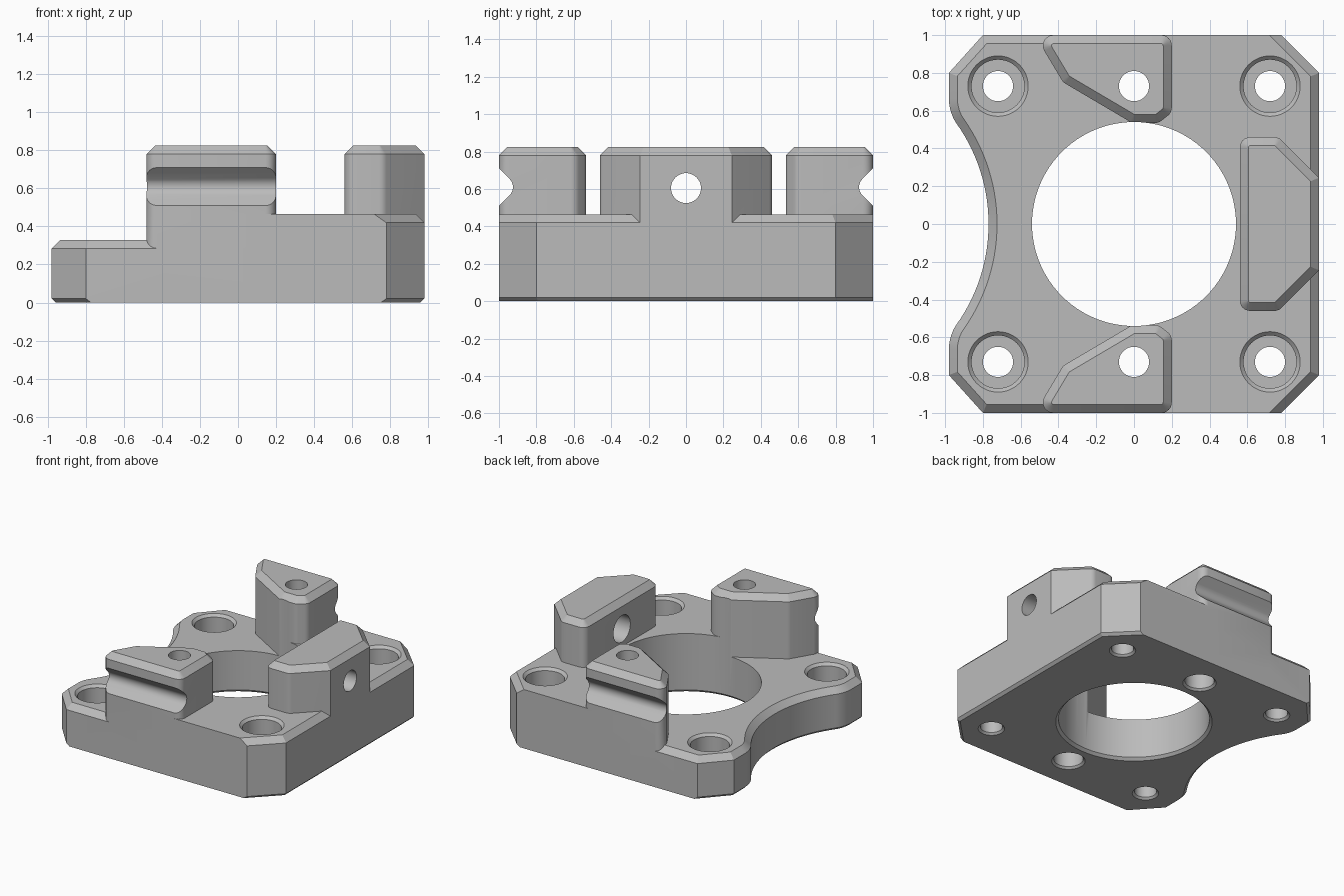
import bpy, bmesh, math
from mathutils import Matrix, Vector

cube = bpy.data.objects.get("Cube")
if cube:
    bpy.data.objects.remove(cube)

grey = bpy.data.materials.new("light grey")
grey.use_nodes = True
COLOUR = (0.5, 0.5, 0.5, 1)
grey.diffuse_color = COLOUR
grey.node_tree.nodes["Principled BSDF"].inputs["Base Color"].default_value = COLOUR

LOW, HIGH, TOP = 0.33, 0.465, 0.825   # deck heights and post top
BEVEL, FOOT = 0.045, 0.02             # upper and lower chamfers
ROUND = 0.055                         # post corner radius, larger than the chamfer
HOLE_R = 0.54
MIRROR_Y = Matrix.Diagonal((1, -1, 1, 1))


def arc(cx, cy, r, a0, a1, n):
    angles = [math.radians(a0 + (a1 - a0) * i / n) for i in range(n + 1)]
    return [(cx + r * math.cos(a), cy + r * math.sin(a)) for a in angles]


def rounded(corners, n=6):
    """Outline from (x, y, radius) corners, anticlockwise and convex."""
    out = []
    for i, (x, y, r) in enumerate(corners):
        p = Vector((x, y))
        if r == 0:
            out.append((x, y))
            continue
        a = (Vector(corners[i - 1][:2]) - p).normalized()
        b = (Vector(corners[(i + 1) % len(corners)][:2]) - p).normalized()
        half = a.angle(b) / 2
        c = p + (a + b).normalized() * (r / math.sin(half))
        start = p + a * (r / math.tan(half)) - c
        sweep = math.pi - 2 * half
        for k in range(n + 1):
            v = Matrix.Rotation(sweep * k / n, 2) @ start
            out.append((c.x + v.x, c.y + v.y))
    return out


def inset(pts, amount):
    """Move every edge inward by amount(outward normal)."""
    vs = [Vector(p) for p in pts]
    out = []
    for i, p in enumerate(vs):
        e1 = (p - vs[i - 1]).normalized()
        e2 = (vs[(i + 1) % len(vs)] - p).normalized()
        n1, n2 = Vector((e1.y, -e1.x)), Vector((e2.y, -e2.x))
        d1, d2 = amount(n1), amount(n2)
        det = n1.x * n2.y - n1.y * n2.x
        if abs(det) < 0.001:
            move = -n1 * d1
        else:
            move = Vector((-d1 * n2.y + d2 * n1.y, -d2 * n1.x + d1 * n2.x)) / det
        out.append(p + move)
    return out


def loft(name, rings, matrix=Matrix()):
    """Closed solid from rings of equal vertex count."""
    bm = bmesh.new()
    loops = [[bm.verts.new([round(c, 5) for c in matrix @ Vector(p)]) for p in ring]
             for ring in rings]
    for lo, hi in zip(loops, loops[1:]):
        for i in range(len(lo)):
            j = (i + 1) % len(lo)
            bm.faces.new((lo[i], lo[j], hi[j], hi[i]))
    bm.faces.new(loops[0][::-1])
    bm.faces.new(loops[-1])
    bm.normal_update()
    if bm.calc_volume(signed=True) < 0:
        bmesh.ops.reverse_faces(bm, faces=bm.faces)
    mesh = bpy.data.meshes.new(name)
    bm.to_mesh(mesh)
    bm.free()
    mesh.materials.append(grey)
    obj = bpy.data.objects.new(name, mesh)
    bpy.context.collection.objects.link(obj)
    return obj


def prism(name, pts, layers, matrix=Matrix()):
    rings = [[(p[0], p[1], z) for p in inset(pts, rule)] for z, rule in layers]
    return loft(name, rings, matrix)


def lathe(name, profile, matrix, n=48):
    rings = [[(x, y, z) for x, y in arc(0, 0, r, 0, 360, n)[:-1]] for r, z in profile]
    return loft(name, rings, matrix)


def combine(target, other, operation):
    mod = target.modifiers.new(operation.title(), "BOOLEAN")
    mod.object, mod.operation, mod.solver = other, operation, "EXACT"
    bpy.context.view_layer.objects.active = target
    bpy.ops.object.modifier_apply(modifier=mod.name)
    bpy.data.objects.remove(other)


def none(n):
    return 0


def all_round(n):
    return BEVEL


# Low deck with the scooped side
scoop = (arc(-0.74, 0.665, 0.24, 180, 215, 10)[:-1]
         + arc(-1.69, 0, 0.92, 35, -35, 28)
         + arc(-0.74, -0.665, 0.24, 145, 180, 10)[1:])
low_outline = [(0.1, -1), (0.1, 1), (-0.8, 1), (-0.98, 0.8), *scoop, (-0.98, -0.8), (-0.8, -1)]
body = prism("mount_bracket", low_outline, [
    (0, lambda n: FOOT if n.x < -0.5 else 0),
    (FOOT, none),
    (LOW - BEVEL, none),
    (LOW, lambda n: 0 if n.x > 0.9 else BEVEL)])

# High deck with clipped corners
high_outline = [(0.05, -1), (0.78, -1), (0.98, -0.8), (0.98, 0.8), (0.78, 1), (0.05, 1)]
high_deck = prism("high_deck", high_outline, [
    (0, lambda n: FOOT if n.x > 0.5 else 0),
    (FOOT, none),
    (HIGH - BEVEL, none),
    (HIGH, lambda n: BEVEL if n.x > 0.5 else 0)])
combine(body, high_deck, "UNION")

# Posts
post_layers = [(0.1, none), (TOP - BEVEL, none), (TOP, all_round)]
grooved_post = rounded([(x, y, ROUND) for x, y in (
    (-0.525, -1), (0.2, -1), (0.2, -0.59), (0.13, -0.535), (-0.01, -0.535), (-0.375, -0.75))])
side_post = rounded([(0.56, -0.46, ROUND), (0.765, -0.46, ROUND), (0.98, -0.245, 0),
                     (0.98, 0.245, 0), (0.765, 0.46, ROUND), (0.56, 0.46, ROUND)])
for flip in (Matrix(), MIRROR_Y):
    combine(body, prism("grooved_post", grooved_post, post_layers, flip), "UNION")
combine(body, prism("side_post", side_post, post_layers), "UNION")

# Central opening
opening = [(HOLE_R + FOOT, -0.1), (HOLE_R + FOOT, 0), (HOLE_R, FOOT), (HOLE_R, 1)]
combine(body, lathe("central_opening", opening, Matrix(), 96), "DIFFERENCE")

# Counterbored corner holes
for x, deck in ((-0.72, LOW), (0.72, HIGH)):
    bore = [(0.095, -0.1), (0.095, 0), (0.08, 0.015), (0.08, 0.14), (0.14, 0.14),
            (0.14, deck - 0.02), (0.16, deck), (0.16, deck + 0.1)]
    for y in (-0.73, 0.73):
        combine(body, lathe("corner_hole", bore, Matrix.Translation((x, y, 0))), "DIFFERENCE")

# Post holes and the grooves on the outer post faces
post_bore = [(0.12, -0.1), (0.12, 0), (0.105, 0.015), (0.105, 0.3), (0.08, 0.3), (0.08, 1)]
groove = rounded([(-1.1, 0.41, 0), (-0.9, 0.61, 0.06), (-1.1, 0.81, 0)])
along_x = Matrix(((0, 0, 1, 0), (1, 0, 0, 0), (0, 1, 0, 0), (0, 0, 0, 1)))
for flip in (Matrix(), MIRROR_Y):
    place = flip @ Matrix.Translation((0, -0.73, 0))
    combine(body, lathe("post_hole", post_bore, place), "DIFFERENCE")
    combine(body, prism("groove", groove, [(-0.7, none), (0.4, none)], flip @ along_x), "DIFFERENCE")

# Cross hole through the side post
cross_bore = [(0.105, -0.1), (0.105, 0.22), (0.08, 0.22), (0.08, 0.6)]
cross_place = Matrix.Translation((0.56, 0, 0.605)) @ Matrix.Rotation(math.pi / 2, 4, "Y")
combine(body, lathe("cross_hole", cross_bore, cross_place), "DIFFERENCE")

# Smooth the round walls, keep the chamfers crisp
bpy.ops.object.select_all(action="DESELECT")
body.select_set(True)
bpy.context.view_layer.objects.active = body
bpy.ops.object.shade_smooth_by_angle(angle=math.radians(25))
